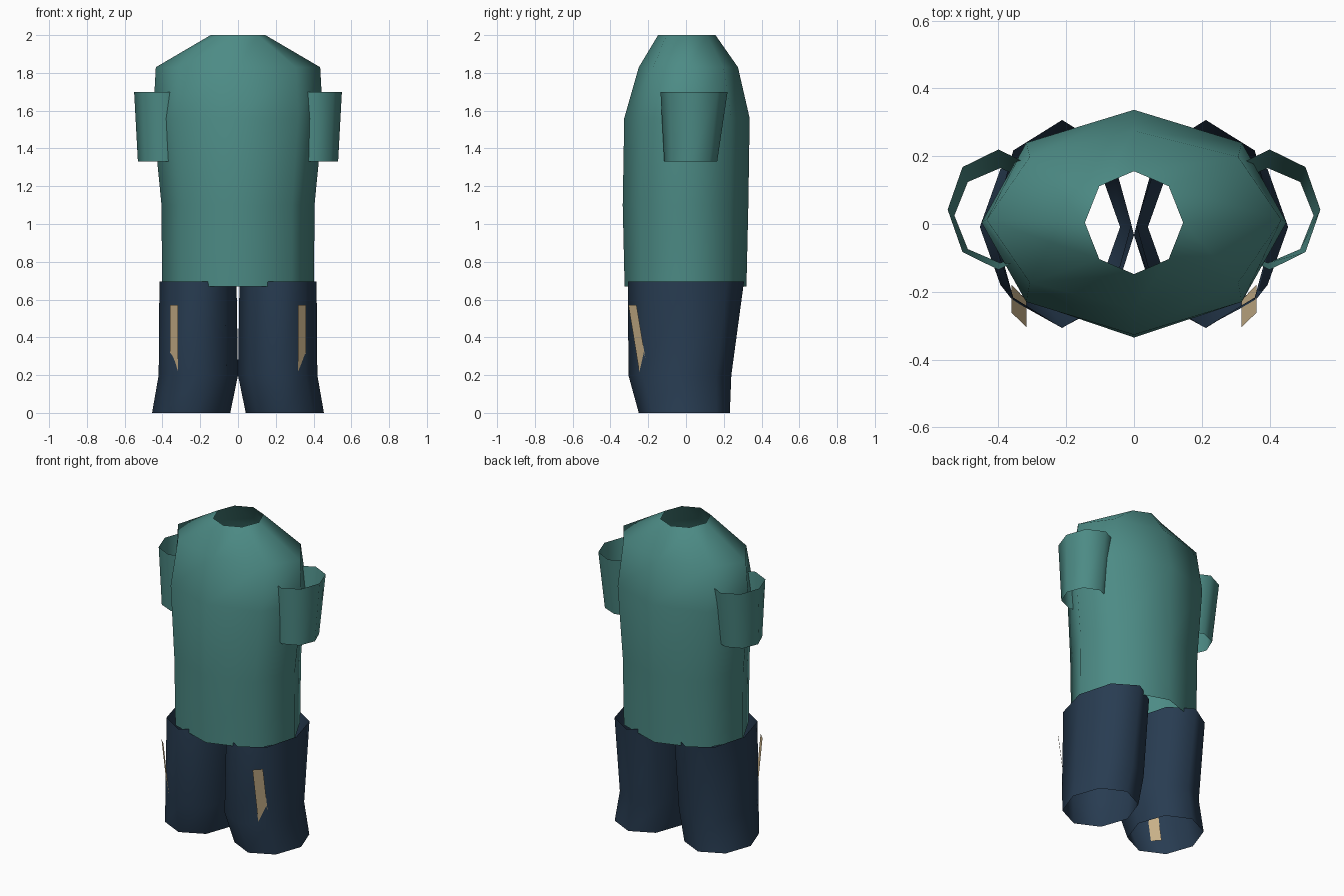
import bpy
import math

# Remove the default cube
cube = bpy.data.objects.get("Cube")
if cube:
    bpy.data.objects.remove(cube, do_unlink=True)


def make_material(name, colour):
    mat = bpy.data.materials.new(name)
    mat.use_nodes = True
    mat.diffuse_color = (*colour, 1)
    shader = mat.node_tree.nodes["Principled BSDF"]
    shader.inputs["Base Color"].default_value = (*colour, 1)
    shader.inputs["Roughness"].default_value = 0.8
    return mat


teal = make_material("teal cloth", (0.073, 0.258, 0.235))
navy = make_material("navy cloth", (0.021, 0.045, 0.083))
tan = make_material("tan strap", (0.58, 0.44, 0.25))


def add_mesh(name, verts, faces, mat):
    mesh = bpy.data.meshes.new(name)
    mesh.from_pydata(verts, [], faces)
    mesh.materials.append(mat)
    obj = bpy.data.objects.new(name, mesh)
    bpy.context.collection.objects.link(obj)
    bpy.ops.object.select_all(action="DESELECT")
    obj.select_set(True)
    bpy.context.view_layer.objects.active = obj
    bpy.ops.object.shade_smooth_by_angle(angle=math.radians(70))
    return obj


def tube(name, rings, mat, side=1, sides=8):
    """Open loft, rings bottom to top: (z, centre x, half width, front y, back y)."""
    verts, faces = [], []
    for z, cx, rx, front, back in rings:
        cy, ry = (front + back) / 2, (back - front) / 2
        for i in range(sides):
            a = math.tau * i / sides
            verts.append((side * cx + rx * math.cos(a), cy + ry * math.sin(a), z))
    for r in range(len(rings) - 1):
        for i in range(sides):
            a, b = r * sides + i, r * sides + (i + 1) % sides
            faces.append((a, b, b + sides, a + sides))
    return add_mesh(name, verts, faces, mat)


# Shirt body, open at neck and hem
tube("shirt_body", [
    (0.67, 0, 0.402, -0.325, 0.32),
    (1.10, 0, 0.405, -0.335, 0.33),
    (1.56, 0, 0.45, -0.327, 0.337),
    (1.83, 0, 0.435, -0.25, 0.275),
    (2.00, 0, 0.145, -0.148, 0.156),
], teal)

for label, side in (("left", 1), ("right", -1)):
    # Short sleeve, open at both ends
    tube(label + "_sleeve", [
        (1.33, 0.395, 0.135, -0.115, 0.165),
        (1.70, 0.40, 0.15, -0.135, 0.22),
    ], teal, side)

    # Trouser leg, open at both ends
    tube(label + "_trouser_leg", [
        (0.00, 0.248, 0.207, -0.25, 0.232),
        (0.20, 0.21, 0.21, -0.305, 0.24),
        (0.695, 0.212, 0.204, -0.307, 0.307),
    ], navy, side)

    # Flat strap slanting into the front of the leg
    strap = [(0.317, -0.225, 0.08), (0.361, -0.18, 0.08),
             (0.361, -0.262, 0.572), (0.317, -0.305, 0.572)]
    face = (0, 1, 2, 3) if side > 0 else (3, 2, 1, 0)
    add_mesh(label + "_leg_strap", [(side * x, y, z) for x, y, z in strap], [face], tan)
